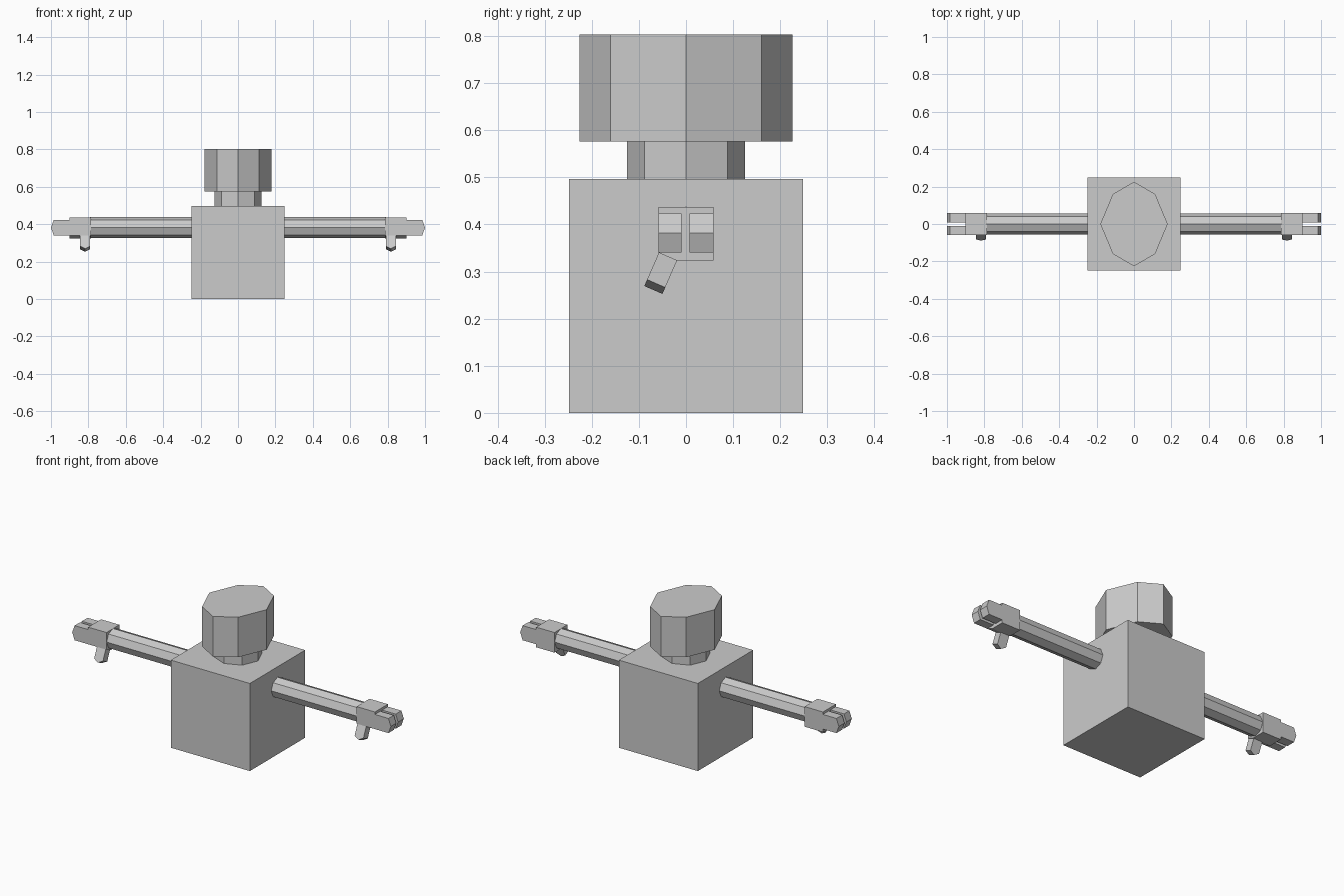
import bpy, math
from mathutils import Matrix, Vector

if "Cube" in bpy.data.objects:
    bpy.data.objects.remove(bpy.data.objects["Cube"])

grey = bpy.data.materials.new("plain_grey")
grey.diffuse_color = (0.6, 0.6, 0.6, 1)
grey.use_nodes = True
grey.node_tree.nodes["Principled BSDF"].inputs["Base Color"].default_value = grey.diffuse_color


def prism(name, profile, depth, matrix=Matrix(), ridge=0.0):
    """Extrude an outline along local z; ridge > 0 adds a wedge tip on a four-point outline."""
    n = len(profile)
    verts = [(x, y, 0) for x, y in profile] + [(x, y, depth) for x, y in profile]
    faces = [tuple(reversed(range(n)))]
    if ridge:
        # Points 0-1 and 2-3 are the ends the ridge runs between
        a = (Vector(profile[0]) + Vector(profile[1])) / 2
        b = (Vector(profile[2]) + Vector(profile[3])) / 2
        verts += [(a.x, a.y, depth + ridge), (b.x, b.y, depth + ridge)]
        faces += [(0, 1, 5, 8, 4), (1, 2, 6, 5), (2, 3, 7, 9, 6), (3, 0, 4, 7),
                  (5, 6, 9, 8), (7, 4, 8, 9)]
    else:
        faces += [tuple(range(n, 2 * n))]
        faces += [(i, (i + 1) % n, n + (i + 1) % n, n + i) for i in range(n)]
    mesh = bpy.data.meshes.new(name)
    mesh.from_pydata([matrix @ Vector(v) for v in verts], [], faces)
    mesh.materials.append(grey)
    obj = bpy.data.objects.new(name, mesh)
    bpy.context.collection.objects.link(obj)
    return obj


def mirrored(obj):
    obj.modifiers.new("other_side", 'MIRROR').use_axis = (True, False, False)


def rect(x0, x1, y0, y1):
    return [(x0, y0), (x1, y0), (x1, y1), (x0, y1)]


def octagon(r):
    return [(r * math.cos(i * math.pi / 4), r * math.sin(i * math.pi / 4)) for i in range(8)]


def up(z):
    return Matrix.Translation((0, 0, z))


def along_x(x, z=0.0):
    """Local x, y, z become world y, z, x."""
    return Matrix(((0, 0, 1, x), (1, 0, 0, 0), (0, 1, 0, z), (0, 0, 0, 1)))


# Body, neck and eight-sided head
prism("body", rect(-0.248, 0.248, -0.248, 0.248), 0.497)
prism("neck", octagon(0.125), 0.08, up(0.496))
head = [(0.18, 0), (0.113, 0.16), (0, 0.226), (-0.113, 0.16),
        (-0.18, 0), (-0.113, -0.16), (0, -0.226), (0.113, -0.16)]
prism("head", head, 0.227, up(0.576))

# Straight arms
mirrored(prism("arm", octagon(0.056), 0.55, along_x(0.24, 0.382)))

# Palm with the lower front edge cut away for the thumb
palm = [(-0.058, 0.34), (-0.019, 0.323), (0.058, 0.323), (0.058, 0.437), (-0.058, 0.437)]
mirrored(prism("palm", palm, 0.115, along_x(0.785)))

# Two wedge-tipped fingers
for name, y0, y1 in (("front_finger", -0.058, -0.01), ("back_finger", 0.007, 0.058)):
    outline = [(y0, 0.34), (y0, 0.423), (y1, 0.423), (y1, 0.34)]
    mirrored(prism(name, outline, 0.085, along_x(0.9), ridge=0.015))

# Thumb pointing down and forwards from the cut edge
down = Vector((0, -0.4, -0.917)).normalized()
side = Vector((1, 0, 0))
across = down.cross(side)
frame = Matrix((side, across, down)).transposed().to_4x4()
frame.translation = (0.8175, -0.0385, 0.3315)
thumb = [(-0.0275, -0.021), (0.0275, -0.021), (0.0275, 0.021), (-0.0275, 0.021)]
mirrored(prism("thumb", thumb, 0.062, frame, ridge=0.015))
